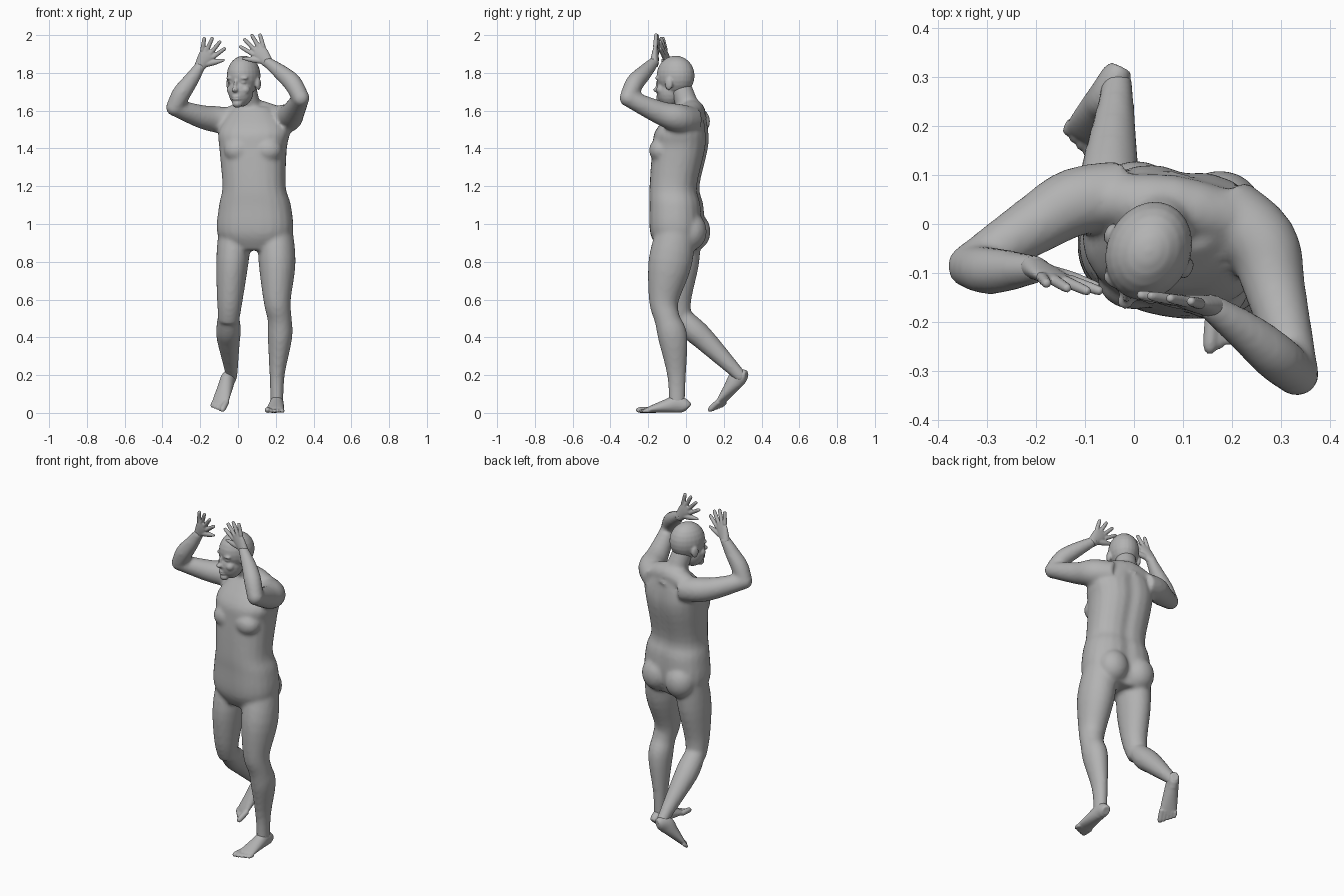
import bpy, bmesh
from math import cos, sin, pi, exp, radians
from mathutils import Vector, Matrix

default_cube = bpy.data.objects.get("Cube")
if default_cube:
    bpy.data.objects.remove(default_cube, do_unlink=True)

skin = bpy.data.materials.new("plain grey")
skin.use_nodes = True
grey = (.45, .45, .45, 1)
skin.diffuse_color = grey
skin.node_tree.nodes["Principled BSDF"].inputs["Base Color"].default_value = grey

ACROSS, UPWARD = Vector((1, 0, 0)), Vector((0, 0, 1))
SIDES = 24
ANGLES = [2 * pi * k / SIDES for k in range(SIDES)]


def smooth_path(stations, steps=4):
    """Pass a smooth curve through positions and radii together."""
    rows = [Vector(s) for s in stations]
    last = len(rows) - 1
    path = []
    for i in range(last):
        start, end = rows[i], rows[i + 1]
        leave = (end - rows[max(i - 1, 0)]) / 2
        arrive = (rows[min(i + 2, last)] - start) / 2
        for k in range(steps):
            t = k / steps
            ease = t * t * (3 - 2 * t)
            path.append(start.lerp(end, ease) + leave * t * (1 - t) ** 2
                        - arrive * t * t * (1 - t))
    return path + [rows[last]]


def bridge(bm, rings):
    """Join point rings into a closed volume."""
    loops = [[bm.verts.new(point) for point in ring] for ring in rings]
    for low, high in zip(loops, loops[1:]):
        for i in range(SIDES):
            bm.faces.new((low[i - 1], low[i], high[i], high[i - 1]))
    bm.faces.new(loops[0][::-1])
    bm.faces.new(loops[-1])


def tube(bm, stations, side=ACROSS):
    """Loft ellipses along a path; a station is x, y, z and one or two radii."""
    path = smooth_path(stations)
    centres = [Vector(station[:3]) for station in path]
    rings = []
    for i, (centre, station) in enumerate(zip(centres, path)):
        ahead = centres[min(i + 1, len(path) - 1)] - centres[max(i - 1, 0)]
        ahead.normalize()
        wide = (side - ahead * side.dot(ahead)).normalized()
        deep = ahead.cross(wide)
        rings.append([centre + wide * station[3] * cos(a) + deep * station[-1] * sin(a)
                      for a in ANGLES])
    bridge(bm, rings)


def ball(bm, centre, radii, turn=Matrix.Identity(4)):
    place = Matrix.Translation(centre) @ turn @ Matrix.Diagonal((*radii, 1))
    bmesh.ops.create_uvsphere(bm, u_segments=SIDES, v_segments=12, radius=1, matrix=place)


def finish(bm, name, voxel, rounds):
    """Fuse the overlapping volumes into one soft skin."""
    bmesh.ops.recalc_face_normals(bm, faces=bm.faces)
    mesh = bpy.data.meshes.new(name)
    bm.to_mesh(mesh)
    bm.free()
    mesh.materials.append(skin)
    part = bpy.data.objects.new(name, mesh)
    bpy.context.collection.objects.link(part)
    fuse = part.modifiers.new("fuse", "REMESH")
    fuse.mode = "VOXEL"
    fuse.voxel_size = voxel
    fuse.use_smooth_shade = True
    soften = part.modifiers.new("soften", "SMOOTH")
    soften.factor = .5
    soften.iterations = rounds


# Torso: centre, half width and half depth, with a groove along the spine
body = bmesh.new()
yaw = Matrix.Rotation(radians(-9), 3, "Z")
rings = []
for x, y, z, width, depth in smooth_path([
        (.09, -.04, .86, .13, .1), (.09, -.045, .95, .2, .14), (.09, -.05, 1.1, .19, .14),
        (.085, -.06, 1.2, .167, .13), (.08, -.03, 1.4, .178, .145),
        (.085, -.02, 1.5, .185, .135), (.08, .02, 1.62, .1, .07)]):
    ring = []
    for a in ANGLES:
        squareness = (abs(cos(a)) ** 2.4 + abs(sin(a)) ** 2.4) ** (-1 / 2.4)
        groove = 1 - .1 * exp(-((a - pi / 2) / .2) ** 2)
        outline = Vector((width * cos(a), depth * sin(a), 0)) * squareness * groove
        ring.append(yaw @ outline + Vector((x, y, z)))
    rings.append(ring)
bridge(body, rings)

# Chest and buttocks, each pair turned with the torso
for sign in (-1, 1):
    ball(body, (.08 + sign * .08, -.124 - sign * .01, 1.39), (.075, .062, .065))
    ball(body, (.09 + sign * .085, .035 - sign * .01, .96), (.09, .085, .1))

# Shoulder girdle and neck
tube(body, [(-.08, .05, 1.555, .05), (.08, .035, 1.595, .065), (.25, 0, 1.555, .05)], UPWARD)
tube(body, [(.075, .03, 1.54, .085), (.06, .01, 1.62, .062), (.035, -.035, 1.74, .058)])

# Arms, raised and sharply bent: upper arm, forearm and elbow of each
right_elbow, left_elbow = (-.336, -.086, 1.617), (.333, -.307, 1.667)
for elbow, upper_arm, forearm in (
        (right_elbow,
         [(-.02, .06, 1.54, .07), (-.12, .045, 1.555, .07), (-.2, 0, 1.57, .061)],
         [(-.3, -.095, 1.69, .049), (-.25, -.095, 1.76, .041), (-.19, -.092, 1.85, .026)]),
        (left_elbow,
         [(.18, .03, 1.545, .075), (.26, -.04, 1.56, .076), (.29, -.14, 1.59, .062)],
         [(.29, -.272, 1.745, .049), (.23, -.222, 1.8, .042), (.145, -.162, 1.865, .026)])):
    joint = (*elbow, .045)
    tube(body, upper_arm + [joint], UPWARD)
    tube(body, [joint] + forearm, UPWARD)
    ball(body, elbow, (.046, .046, .046))

# Legs: the left one planted, the right one trailing with a bent knee
for leg in (
        [(.195, -.045, 1, .09, .1), (.207, -.083, .8, .098, .116), (.207, -.117, .6, .073, .08),
         (.22, -.1, .5, .064, .068), (.222, -.07, .4, .065, .078), (.207, -.05, .2, .04, .05),
         (.206, -.048, .04, .034, .042)],
        [(-.01, -.015, 1, .09, .1), (-.03, -.04, .8, .086, .11), (-.043, -.048, .6, .068, .077),
         (-.05, -.025, .48, .055, .055)],
        [(-.05, -.06, .55, .05, .045), (-.05, .03, .45, .065, .064), (-.05, .1, .385, .061, .06),
         (-.036, .26, .224, .035, .037), (-.036, .3, .18, .033, .033)]):
    tube(body, leg)
finish(body, "body", .011, 6)

# Head, turned toward the right; features are placed beside, ahead and above
head = bmesh.new()
turn = Matrix.Rotation(radians(-25), 4, "Z")


def feature(side, ahead, height, *radii):
    ball(head, Vector((.03, -.055, 0)) + turn @ Vector((side, -ahead, height)), radii, turn)


def cranium_jaw_and_chin():
    feature(0, 0, 1.785, .086, .104, .106)
    feature(0, .036, 1.705, .066, .07, .085)
    feature(0, .08, 1.637, .028, .025, .022)


def nose_and_lips():
    feature(0, .1, 1.735, .01, .016, .032)
    feature(0, .112, 1.71, .017, .018, .013)
    for height in (1.661, 1.674):
        feature(0, .095, height, .024, .016, .007)


def brow_eye_cheek_and_ear(sign):
    feature(sign * .034, .082, 1.772, .03, .018, .01)
    feature(sign * .034, .08, 1.75, .016, .014, .009)
    feature(sign * .04, .066, 1.71, .026, .026, .026)
    feature(sign * .086, 0, 1.742, .012, .022, .034)


cranium_jaw_and_chin()
nose_and_lips()
for sign in (-1, 1):
    brow_eye_cheek_and_ear(sign)
finish(head, "head", .006, 3)


# Hands: palm, four spread fingers and a thumb
def hand(name, wrist, along, thumbward):
    bm = bmesh.new()
    along = Vector(along).normalized()
    thumbward = Vector(thumbward)
    thumbward = (thumbward - along * thumbward.dot(along)).normalized()

    def digit(rows):
        tube(bm, [(*(Vector(wrist) + along * reach + thumbward * offset), wide, thick)
                  for reach, offset, wide, thick in rows], thumbward)

    digit([(-.02, 0, .026, .024), (.055, 0, .041, .017), (.1, 0, .036, .009)])
    for i, length in enumerate((.085, .096, .09, .07)):
        base, fan = .033 - .022 * i, .36 - .25 * i
        digit([(.075 + length * t * cos(fan), base + length * t * sin(fan), radius, radius)
               for t, radius in ((0, .012), (.9, .01), (1.05, .005))])
    digit([(.02, .015, .018, .016), (.06, .055, .015, .014), (.1, .094, .006, .006)])
    finish(bm, name, .004, 2)


hand("right_hand", (-.2, -.092, 1.838), (.1, -.05, .16), (.85, -.1, -.53))
hand("left_hand", (.155, -.168, 1.858), (-.11, .02, .14), (-.8, .1, -.6))


# Feet: heel, instep and ball in one loft, then five toes
def foot(name, heel, along, inner):
    bm = bmesh.new()
    along = Vector(along).normalized()
    left = UPWARD.cross(along).normalized()
    rise = along.cross(left)

    def digit(rows):
        tube(bm, [(*(Vector(heel) + along * reach + left * offset + rise * radius), wide, radius)
                  for reach, offset, wide, radius in rows], left)

    digit([(0, 0, .022, .025), (.015, 0, .031, .036), (.06, 0, .036, .047),
           (.11, 0, .041, .037), (.2, 0, .048, .018), (.225, 0, .042, .011)])
    for i in range(5):
        offset, tip = inner * (.036 - .019 * i), .275 - .009 * i
        radius = .011 if i else .015
        digit([(.2, offset, radius, radius), (tip - .015, offset, radius, radius),
               (tip, offset, radius / 2, radius / 2)])
    finish(bm, name, .005, 2)


foot("left_foot", (.21, .01, 0), (-.07, -1, 0), -1)
foot("right_foot", (-.02, .335, .178), (-.33, -.67, -.63), 1)
